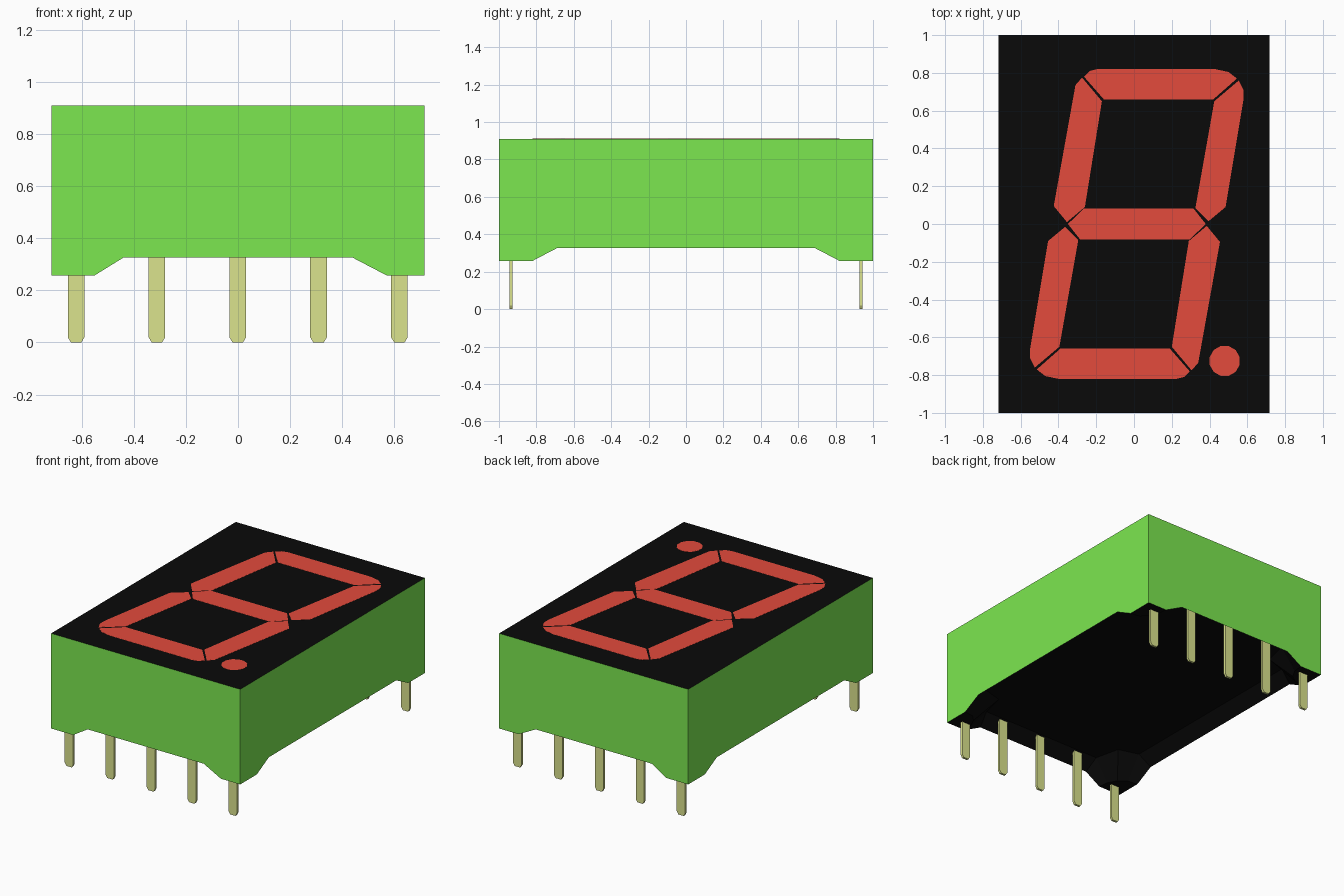
import bpy, bmesh
from math import cos, sin, pi

if "Cube" in bpy.data.objects:
    bpy.data.objects.remove(bpy.data.objects["Cube"])


def material(name, r, g, b):
    m = bpy.data.materials.new(name)
    m.diffuse_color = (r, g, b, 1)
    m.use_nodes = True
    m.node_tree.nodes["Principled BSDF"].inputs["Base Color"].default_value = m.diffuse_color
    return m


GREEN = material("green_plastic", 0.2, 0.8, 0.08)
BLACK = material("black_plastic", 0.003, 0.003, 0.003)
RED = material("red_segment", 0.77, 0.07, 0.045)
METAL = material("pin_metal", 0.71, 0.77, 0.27)


def finish(bm, name, *mats):
    bmesh.ops.recalc_face_normals(bm, faces=bm.faces[:])
    me = bpy.data.meshes.new(name)
    for m in mats:
        me.materials.append(m)
    bm.to_mesh(me)
    bm.free()
    ob = bpy.data.objects.new(name, me)
    bpy.context.collection.objects.link(ob)
    return ob


def prism(name, points, depth, mat):
    """Closed outline of 3D points, extruded along the depth vector."""
    bm = bmesh.new()
    face = bm.faces.new([bm.verts.new(p) for p in points])
    ext = bmesh.ops.extrude_face_region(bm, geom=[face], use_keep_orig=True)
    bmesh.ops.translate(bm, vec=depth,
                        verts=[g for g in ext["geom"] if isinstance(g, bmesh.types.BMVert)])
    return finish(bm, name, mat)


# Body: box with a shallow dished underside and a tapered foot under each corner
HX, HY, TOP, BASE, FOOT, DISH = 0.717, 1.0, 0.91, 0.326, 0.258, 0.40
bm = bmesh.new()
corners = []
for sx, sy in ((-1, -1), (1, -1), (1, 1), (-1, 1)):
    def ring(pts):
        # Inset points from the x-running wall to the y-running wall
        vs = [bm.verts.new((sx * (HX - a), sy * (HY - b), z)) for a, b, z in pts]
        return vs if sx * sy < 0 else vs[::-1]
    fx = 0.167 if sx < 0 else 0.147
    outer = ring([(.277, 0, BASE), (.26, .08, DISH), (.22, .25, DISH), (.08, .29, DISH), (0, .31, BASE)])
    inner = ring([(fx, 0, FOOT), (fx * .95, .07, FOOT), (fx * .75, .13, FOOT), (.07, .17, FOOT), (0, .18, FOOT)])
    tip = bm.verts.new((sx * HX, sy * HY, FOOT))
    top = bm.verts.new((sx * HX, sy * HY, TOP))
    bm.faces.new([tip] + inner)
    for i in range(4):
        bm.faces.new((outer[i], outer[i + 1], inner[i + 1], inner[i]))
    corners.append((outer, inner, tip, top))
bm.faces.new([c[3] for c in corners])
bm.faces.new([v for c in corners for v in c[0][1:-1]])
walls = []
for i in range(4):
    (ao, ai, at, atop), (bo, bi, bt, btop) = corners[i], corners[(i + 1) % 4]
    walls.append(bm.faces.new((atop, at, ai[-1], ao[-1], bo[0], bi[0], bt, btop)))
    bm.faces.new((ao[-1], ao[-2], bo[1], bo[0]))
for f in bm.faces:
    f.material_index = 0 if f in walls else 1
finish(bm, "body", GREEN, BLACK)

# Pins: two rows of five flat legs with chamfered tips
W, T = 0.032, 0.016
for row, y in (("front", -0.935), ("back", 0.935)):
    for i in range(5):
        x = -0.001 + 0.3105 * (i - 2)
        outline = [(-W, 0.42), (-W, 0.02), (-W + 0.012, 0), (W - 0.012, 0), (W, 0.02), (W, 0.42)]
        prism(f"{row}_pin_{i + 1}", [(x + a, y - T / 2, z) for a, z in outline], (0, T, 0), METAL)

# Segments: lower half is the upper half turned about the digit centre
CX, Z = 0.015, 0.9


def plate(name, pts):
    prism(name, [(x, y, Z) for x, y in pts], (0, 0, 0.0108), RED)


UPPER = {
    ("top_segment", "bottom_segment"):
        [(-.265, .78), (-.235, .81), (-.195, .82), (.43, .82), (.50, .805),
         (.545, .77), (.42, .66), (-.16, .66)],
    ("upper_left_segment", "lower_right_segment"):
        [(-.275, .775), (-.31, .735), (-.425, .095), (-.355, .01), (-.26, .09), (-.17, .65)],
    ("upper_right_segment", "lower_left_segment"):
        [(.555, .76), (.58, .71), (.58, .66), (.485, .09), (.395, .015), (.325, .085), (.425, .65)],
}
for (upper, lower), pts in UPPER.items():
    plate(upper, pts)
    plate(lower, [(2 * CX - x, -y) for x, y in pts])
plate("middle_segment", [(-.35, 0), (-.265, .082), (.315, .082), (.38, 0), (.295, -.082), (-.285, -.082)])

# Decimal point
plate("decimal_point", [(.48 + .082 * cos((i + .5) * pi / 6), -.725 + .082 * sin((i + .5) * pi / 6))
                        for i in range(12)])
